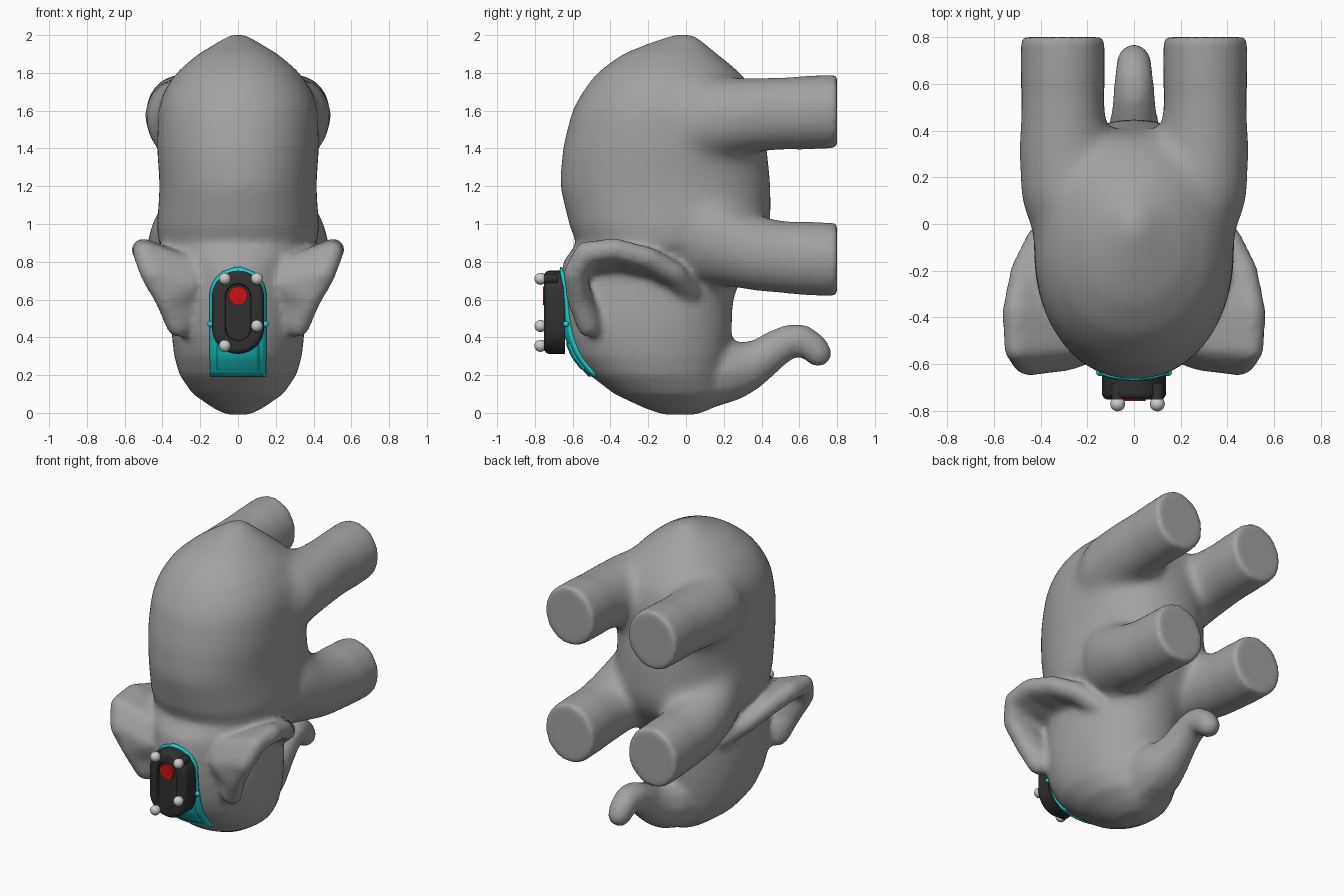
import bpy, bmesh, math
from mathutils import Vector
from mathutils.bvhtree import BVHTree

cube = bpy.data.objects.get("Cube")
if cube:
    bpy.data.objects.remove(cube, do_unlink=True)


def material(name, r, g, b):
    m = bpy.data.materials.new(name)
    m.use_nodes = True
    m.diffuse_color = (r, g, b, 1)
    m.node_tree.nodes["Principled BSDF"].inputs["Base Color"].default_value = (r, g, b, 1)
    return m


GREY = material("elephant grey", .36, .36, .36)
TEAL = material("teal", .01, .62, .62)
BLACK = material("charcoal", .03, .03, .03)
RED = material("red", .6, .006, .006)
SILVER = material("light grey", .6, .6, .6)


def finish(name, bm, mat, sharp=None):
    bmesh.ops.recalc_face_normals(bm, faces=bm.faces)
    mesh = bpy.data.meshes.new(name)
    bm.to_mesh(mesh)
    bm.free()
    obj = bpy.data.objects.new(name, mesh)
    bpy.context.collection.objects.link(obj)
    mesh.materials.append(mat)
    if sharp:
        bpy.ops.object.select_all(action='DESELECT')
        obj.select_set(True)
        bpy.context.view_layer.objects.active = obj
        bpy.ops.object.shade_smooth_by_angle(angle=math.radians(sharp))
    return obj


def loft(bm, rings, power=2.0, sides=48):
    """Closed skin through superellipse rings given as (centre, u, v)."""
    loops = []
    for c, u, v in rings:
        loop = []
        for i in range(sides):
            a = math.tau * i / sides
            co, si = math.cos(a), math.sin(a)
            p = (Vector(c) + Vector(u) * math.copysign(abs(co) ** (2 / power), co)
                 + Vector(v) * math.copysign(abs(si) ** (2 / power), si))
            loop.append(bm.verts.new(p))
        loops.append(loop)
    for a, b in zip(loops, loops[1:]):
        for i in range(sides):
            j = (i + 1) % sides
            bm.faces.new((a[i], a[j], b[j], b[i]))
    bm.faces.new(loops[0][::-1])
    bm.faces.new(loops[-1])


ball = bmesh.new()
bmesh.ops.create_icosphere(ball, subdivisions=2, radius=1)
BALL = [v.co.copy() for v in ball.verts]
ball.free()


def hull(bm, balls):
    """Convex skin around a few balls given as (centre, radius)."""
    verts = [bm.verts.new(Vector(c) + p * r) for c, r in balls for p in BALL]
    res = bmesh.ops.convex_hull(bm, input=verts)
    spare = {g for k in ("geom_interior", "geom_unused") for g in res[k]
             if isinstance(g, bmesh.types.BMVert)}
    bmesh.ops.delete(bm, geom=list(spare), context='VERTS')


# Head and torso: height, front y, back y, half width
PROFILE = [
    (-.01, -.12, .06, .06), (.025, -.22, .14, .13), (.1, -.38, .2, .24),
    (.2, -.51, .21, .31), (.3, -.59, .23, .338), (.4, -.63, .24, .35),
    (.5, -.65, .245, .352), (.6, -.662, .25, .345), (.7, -.665, .29, .34),
    (.8, -.65, .35, .36), (.9, -.58, .42, .42), (1, -.62, .45, .43),
    (1.2, -.67, .45, .415), (1.4, -.655, .43, .43), (1.6, -.605, .4, .425),
    (1.7, -.55, .37, .395), (1.8, -.475, .29, .33), (1.9, -.34, .17, .215),
    (1.95, -.22, .11, .13), (2.01, -.06, .05, .04)]
bm = bmesh.new()
loft(bm, [((0, (f + b) / 2, z), (w, 0, 0), (0, (b - f) / 2, 0)) for z, f, b, w in PROFILE], 2.15)

# Legs: x, y, z, half width, half height
HIND = [(.2, -.12, 1.5, .2, .24), (.27, .1, 1.55, .215, .23), (.3, .32, 1.575, .195, .2),
        (.305, .5, 1.585, .18, .195), (.305, .8, 1.595, .18, .195)]
FORE = [(.2, -.05, .98, .2, .26), (.27, .15, .92, .2, .24), (.3, .35, .85, .19, .205),
        (.305, .5, .825, .182, .195), (.305, .8, .81, .18, .195)]
# Ears: rim point and root point for each rib
EAR = [((.32, -.52, .46), (.24, -.45, .45)), ((.38, -.57, .6), (.25, -.52, .56)),
       ((.46, -.59, .74), (.25, -.58, .68)), ((.5, -.53, .85), (.25, -.52, .78)),
       ((.505, -.37, .865), (.25, -.35, .77)), ((.47, -.2, .82), (.25, -.2, .73)),
       ((.4, -.06, .74), (.25, -.06, .67)), ((.28, .02, .64), (.22, -.02, .6))]
for s in (-1, 1):
    for leg in (HIND, FORE):
        loft(bm, [((s * x, y, z), (w, 0, 0), (0, 0, h)) for x, y, z, w, h in leg])
    flip = Vector((s, 1, 1))
    for a, b in zip(EAR, EAR[1:]):
        hull(bm, [(Vector(p) * flip, .062 if p in (a[0], b[0]) else .045) for p in a + b])

# Trunk
TRUNK = [(.05, .2, .2), (.2, .22, .175), (.3, .235, .14), (.4, .285, .112), (.48, .345, .1),
         (.55, .38, .093), (.61, .385, .088), (.67, .35, .082), (.7, .315, .075)]
for a, b in zip(TRUNK, TRUNK[1:]):
    hull(bm, [((0, y, z), r) for y, z, r in (a, b)])

# Fuse the parts into one soft skin
rough = finish("body_rough", bm, GREY)
mod = rough.modifiers.new("fuse", 'REMESH')
mod.mode = 'VOXEL'
mod.voxel_size = .017
deps = bpy.context.evaluated_depsgraph_get()
fused = bpy.data.meshes.new_from_object(rough.evaluated_get(deps))
bpy.data.objects.remove(rough, do_unlink=True)
bm = bmesh.new()
bm.from_mesh(fused)


def relax(verts, times):
    for _ in range(times):
        bmesh.ops.smooth_vert(bm, verts=verts, factor=.5, use_axis_x=True,
                              use_axis_y=True, use_axis_z=True)


def in_joint(p):
    return p.y < .6 and p.z > .5 and (p.z > 1 or p.y > .1)


relax([v for v in bm.verts if in_joint(v.co)], 30)
relax(bm.verts[:], 8)
skin = BVHTree.FromBMesh(bm)
finish("elephant_body", bm, GREY, 60)


# Saddle plates that follow the forehead
def saddle(name, z0, z1, half, round_top, lift, rows=24, cols=12):
    bm = bmesh.new()
    grid = []
    for i in range(rows + 1):
        z = z0 + (z1 - z0) * i / rows
        over = max(0, z - (z1 - half)) if round_top else 0
        w = max(.01, math.sqrt(max(0, half * half - over * over)))
        row = []
        for j in range(cols + 1):
            x = w * (2 * j / cols - 1)
            hit = skin.ray_cast(Vector((x, -2, z)), Vector((0, 1, 0)))[0]
            row.append(bm.verts.new((x, (hit.y if hit else -.6) - lift, z)))
        grid.append(row)
    for a, b in zip(grid, grid[1:]):
        for j in range(cols):
            bm.faces.new((a[j], a[j + 1], b[j + 1], b[j]))
    obj = finish(name, bm, TEAL, 40)
    solid = obj.modifiers.new("thickness", 'SOLIDIFY')
    solid.thickness = .02
    solid.offset = 0


saddle("saddle_plate", .2, .77, .146, True, .004)
saddle("saddle_tray", .235, .37, .108, False, .011)


def cylinder_y(name, x, z, y0, y1, r, mat):
    bm = bmesh.new()
    loft(bm, [((x, y, z), (r, 0, 0), (0, 0, r)) for y in (y0, y1)], sides=32)
    return finish(name, bm, mat, 40)


def sphere(name, at, r, mat):
    bm = bmesh.new()
    bmesh.ops.create_uvsphere(bm, u_segments=24, v_segments=14, radius=r)
    bmesh.ops.translate(bm, verts=bm.verts, vec=at)
    return finish(name, bm, mat, 60)


# Device pod: stadium block with a recessed channel in its face
bm = bmesh.new()
R, LOW, HIGH = .138, .45, .615
outline = []
for k in range(2):
    for i in range(17):
        a = math.pi * (k + i / 16)
        outline.append((R * math.cos(a), HIGH if k == 0 else LOW, R * math.sin(a)))
front = bm.faces.new([bm.verts.new((x, -.752, c + dz)) for x, c, dz in outline])
base = bmesh.ops.extrude_face_region(bm, geom=[front])
bmesh.ops.translate(bm, vec=(0, .112, 0),
                    verts=[g for g in base["geom"] if isinstance(g, bmesh.types.BMVert)])
bmesh.ops.recalc_face_normals(bm, faces=bm.faces)
front = min(bm.faces, key=lambda f: f.calc_center_median().y)
rim = front.edges[:]
bmesh.ops.bevel(bm, geom=rim, offset=.03, segments=4, profile=.5, affect='EDGES')
front = min(bm.faces, key=lambda f: f.calc_center_median().y)
bmesh.ops.inset_individual(bm, faces=[front], thickness=.038)
bmesh.ops.inset_individual(bm, faces=[front], thickness=.005, depth=-.012)
finish("device_pod", bm, BLACK, 35)

cylinder_y("red_button", 0, .62, -.757, -.735, .05, RED)

# Marker balls on short stems
for i, (x, z) in enumerate([(-.07, .71), (.1, .71), (.1, .46), (-.07, .355)]):
    cylinder_y(f"marker_stem_{i}", x, z, -.765, -.68, .026, BLACK)
    sphere(f"marker_ball_{i}", (x, -.77, z), .032, SILVER)

# Side clips of the saddle
for side, s in (("right", -1), ("left", 1)):
    sphere(f"saddle_clip_{side}", (s * .146, -.635, .47), .016, TEAL)
